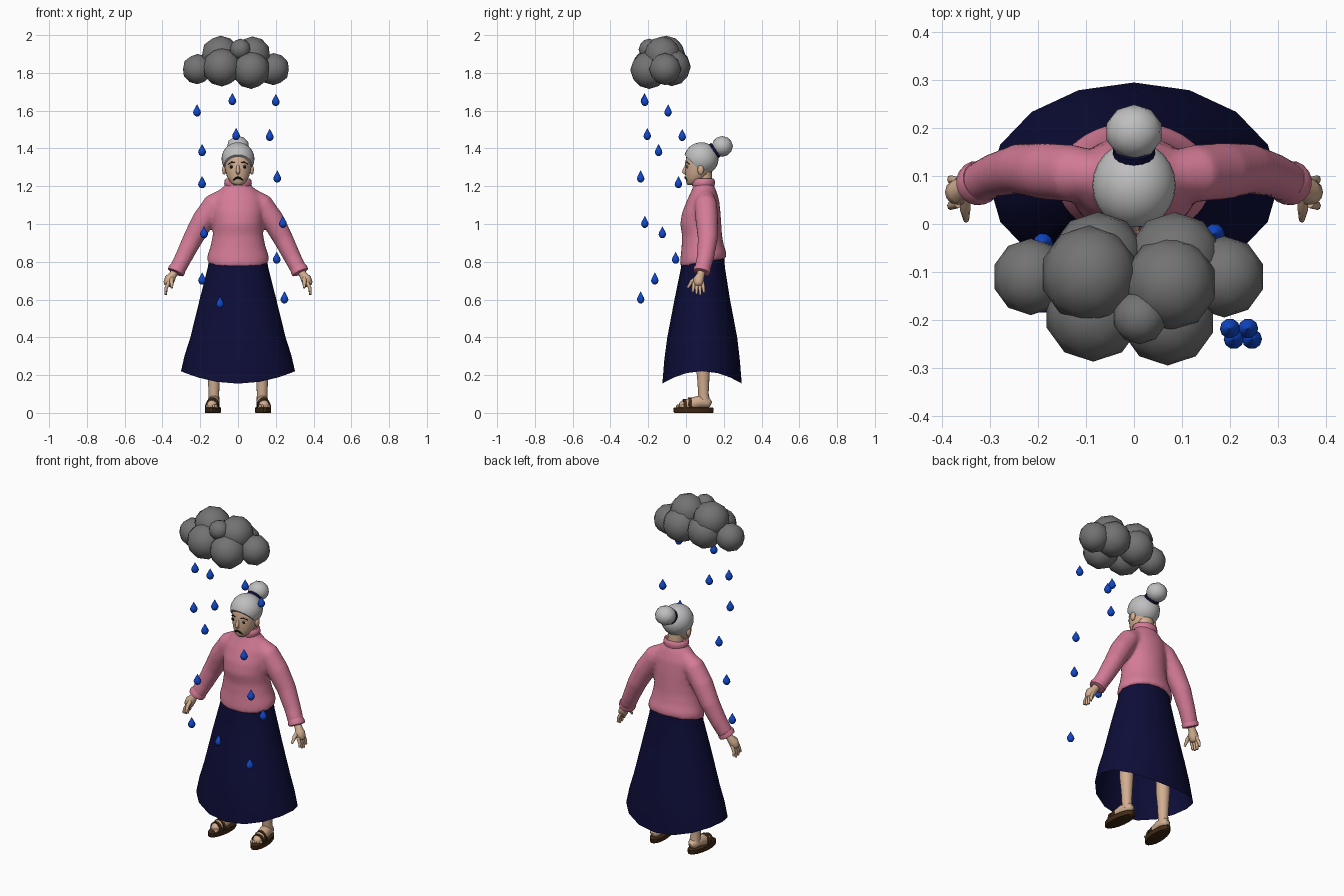
import bpy, bmesh, math
from mathutils import Vector, Matrix

if "Cube" in bpy.data.objects:
    bpy.data.objects.remove(bpy.data.objects["Cube"])


def mat(name, r, g, b):
    m = bpy.data.materials.new(name)
    m.diffuse_color = (r, g, b, 1)
    m.use_nodes = True
    m.node_tree.nodes["Principled BSDF"].inputs["Base Color"].default_value = m.diffuse_color
    return m


PINK = mat("pink_wool", .66, .2, .31)
NAVY = mat("navy_cloth", .004, .004, .04)
SKIN = mat("skin", .64, .42, .28)
HAIR = mat("grey_hair", .52, .52, .52)
CLOUD = mat("storm_grey", .17, .17, .17)
BLUE = mat("rain_blue", .005, .065, .6)
BROWN = mat("brown_leather", .055, .024, .008)
BLACK = mat("black", .006, .005, .005)
WHITE = mat("eye_white", .75, .75, .72)


def loft(bm, rings, caps=True):
    """Join rings of points with quads."""
    vs = [[bm.verts.new(p) for p in r] for r in rings]
    n = len(vs[0])
    faces = []
    for a, b in zip(vs, vs[1:]):
        for i in range(n):
            j = (i + 1) % n
            faces.append(bm.faces.new((a[i], a[j], b[j], b[i])))
    if caps:
        faces += [bm.faces.new(vs[0][::-1]), bm.faces.new(vs[-1])]
    bmesh.ops.recalc_face_normals(bm, faces=faces)


def oval(z, cy, rx, ry, n=24, tilt=0.0, cx=0.0):
    """Horizontal ellipse; tilt lifts the back and drops the front."""
    a = [2 * math.pi * i / n for i in range(n)]
    return [Vector((cx + rx * math.cos(t), cy + ry * math.sin(t),
                    z + tilt * math.sin(t))) for t in a]


def tube(bm, pts, n=12):
    """Round tube through (x, y, z, radius) points."""
    c = [Vector(p[:3]) for p in pts]
    rings = []
    for k, p in enumerate(pts):
        d = (c[min(k + 1, len(c) - 1)] - c[max(k - 1, 0)]).normalized()
        ref = Vector((1, 0, 0)) if abs(d.x) < .8 else Vector((0, 1, 0))
        u = d.cross(ref).normalized()
        v = d.cross(u)
        rings.append([c[k] + p[3] * (u * math.cos(2 * math.pi * i / n)
                      + v * math.sin(2 * math.pi * i / n)) for i in range(n)])
    loft(bm, rings)


def ball(bm, c, r, seg=16, ico=0):
    r = (r, r, r) if not isinstance(r, tuple) else r
    m = Matrix.Translation(c) @ Matrix.Diagonal((*r, 1))
    if ico:
        bmesh.ops.create_icosphere(bm, subdivisions=ico, radius=1, matrix=m)
    else:
        bmesh.ops.create_uvsphere(bm, u_segments=seg, v_segments=seg * 2 // 3,
                                  radius=1, matrix=m)


def finish(name, bm, m, angle=60):
    me = bpy.data.meshes.new(name)
    bm.to_mesh(me)
    bm.free()
    ob = bpy.data.objects.new(name, me)
    bpy.context.collection.objects.link(ob)
    me.materials.append(m)
    bpy.ops.object.select_all(action='DESELECT')
    ob.select_set(True)
    bpy.context.view_layer.objects.active = ob
    bpy.ops.object.shade_smooth_by_angle(angle=math.radians(angle))
    return ob


# Skirt, open below, hem raised at the sides
bm = bmesh.new()
rings = [oval(z, cy, rx, ry, 16) for z, cy, rx, ry in (
    (.83, .09, .15, .112), (.77, .09, .16, .116), (.6, .086, .203, .147),
    (.4, .086, .252, .185), (.28, .085, .282, .2), (.155, .085, .302, .21))]
for row, lift in ((rings[-1], .065), (rings[-2], .03)):
    for p in row:
        p.z += lift * (p.x / .3) ** 2
loft(bm, rings, caps=False)
finish("skirt", bm, NAVY)

# Sweater: torso and sleeves fused into one smooth knit
bm = bmesh.new()
loft(bm, [oval(z, cy, rx, ry, 28, t) for z, cy, rx, ry, t in (
    (.795, .091, .164, .123, .024), (.83, .091, .163, .122, .02),
    (.88, .088, .146, .112, .01), (.94, .085, .134, .106, 0),
    (1.0, .078, .132, .109, 0), (1.06, .081, .135, .102, 0),
    (1.13, .091, .13, .084, 0), (1.18, .095, .098, .064, 0),
    (1.205, .093, .07, .054, 0), (1.235, .091, .06, .051, 0))])
for s in (-1, 1):
    tube(bm, [(s * x, y, z, r) for x, y, z, r in (
        (.06, .1, 1.155, .042), (.125, .105, 1.105, .06), (.185, .11, 1.02, .06),
        (.24, .115, .92, .053), (.29, .102, .82, .046), (.325, .085, .752, .043))], 18)
ob = finish("sweater", bm, PINK)
rm = ob.modifiers.new("fuse", 'REMESH')
rm.mode, rm.voxel_size, rm.use_smooth_shade = 'VOXEL', .011, True
sm = ob.modifiers.new("soften", 'SMOOTH')
sm.factor, sm.iterations = .5, 4

# Rolled collar
bm = bmesh.new()
loft(bm, [oval(z, .091, r, r * .86) for z, r in (
    (1.2, .068), (1.215, .073), (1.235, .07), (1.24, .062), (1.23, .05))])
finish("collar", bm, PINK)

# Head and neck
HEAD = ((1.207, .03, .02, .022), (1.22, .04, .04, .039), (1.25, .055, .058, .058),
        (1.28, .065, .067, .07), (1.32, .07, .072, .074), (1.36, .075, .072, .073),
        (1.40, .08, .058, .058), (1.42, .08, .03, .03))


def face_y(x, z):
    """Front surface of the head at (x, z)."""
    for a, b in zip(HEAD, HEAD[1:]):
        if a[0] <= z <= b[0]:
            t = (z - a[0]) / (b[0] - a[0])
            cy, rx, ry = (a[i] + t * (b[i] - a[i]) for i in (1, 2, 3))
            return cy - ry * math.sqrt(max(0, 1 - (x / rx) ** 2))


bm = bmesh.new()
loft(bm, [oval(*h) for h in HEAD])
tube(bm, [(0, .095, 1.2, .046), (0, .09, 1.3, .046)], 16)
tube(bm, [(0, .002, 1.315, .006), (0, -.006, 1.29, .01), (0, -.01, 1.276, .012),
          (0, .0, 1.264, .006)])
for s in (-1, 1):
    ball(bm, (s * .073, .078, 1.287), (.011, .017, .026), 12)
finish("head", bm, SKIN)

# Swept-back hair: ball cut along a slanted hairline
bm = bmesh.new()
ball(bm, (0, .081, 1.345), (.087, .091, .087), 24)
cut = bmesh.ops.bisect_plane(bm, geom=bm.verts[:] + bm.edges[:] + bm.faces[:],
                             plane_co=(0, -.01, 1.37), plane_no=(0, 1.0, .95),
                             clear_inner=True)
bmesh.ops.contextual_create(bm, geom=[e for e in cut['geom_cut']
                                      if isinstance(e, bmesh.types.BMEdge)])
finish("hair", bm, HAIR, 40)
bm = bmesh.new()
ball(bm, (0, .192, 1.411), (.06, .057, .055), ico=2)
finish("hair_bun", bm, HAIR)
bm = bmesh.new()
tube(bm, [(0, .13, 1.375, .044), (0, .158, 1.393, .044)], 16)
finish("hair_band", bm, NAVY, 40)

# Face details
for s, side in ((-1, "left"), (1, "right")):
    x, z = s * .036, 1.303
    for part, r, off, m in (("eye", (.013, .004, .009), 0, WHITE),
                            ("pupil", (.008, .003, .008), -.003, BLACK)):
        bm = bmesh.new()
        ball(bm, (x, face_y(x, z) + off, z), r, 12)
        finish(f"{part}_{side}", bm, m)
    bm = bmesh.new()
    tube(bm, [(s * a, face_y(a, b) - .001, b, .003) for a, b in
              ((.018, 1.325), (.034, 1.328), (.052, 1.316))], 6)
    finish(f"brow_{side}", bm, BLACK)
bm = bmesh.new()
tube(bm, [(a, face_y(a, b) - .001, b, r) for a, b, r in (
    (-.025, 1.231, .003), (-.013, 1.242, .005), (0, 1.246, .006),
    (.013, 1.242, .005), (.025, 1.231, .003))], 8)
finish("frown", bm, BLACK)

for s, side in ((-1, "left"), (1, "right")):
    # Cuff and hand
    bm = bmesh.new()
    tube(bm, [(s * .318, .09, .768, .043), (s * .324, .086, .757, .047),
              (s * .33, .083, .744, .045), (s * .332, .082, .74, .03)], 18)
    finish(f"cuff_{side}", bm, PINK)
    bm = bmesh.new()
    tube(bm, [(s * .328, .083, .76, .021), (s * .345, .078, .73, .021),
              (s * .36, .068, .71, .028), (s * .37, .066, .685, .026),
              (s * .375, .066, .672, .016)])
    for k in range(4):
        y = .043 + .015 * k
        tip = (.64, .628, .624, .636)[k]
        tube(bm, [(s * .366, y, .692, .010), (s * .381, y + (k - 1.5) * .003, .66, .009),
                  (s * .383, y + (k - 1.5) * .005, tip, .006)], 8)
    tube(bm, [(s * .352, .062, .718, .012), (s * .352, .03, .695, .011),
              (s * .35, .008, .662, .006)], 8)
    finish(f"hand_{side}", bm, SKIN)

    # Leg, foot and sandal, toes turned slightly out
    turn = (Matrix.Translation((s * .128, .09, 0)) @ Matrix.Rotation(s * .1, 4, 'Z')
            @ Matrix.Translation((0, -.09, 0)))
    bm = bmesh.new()
    tube(bm, [(0, .1, .05, .03), (0, .092, .1, .028), (0, .092, .16, .031),
              (0, .09, .25, .038), (0, .09, .4, .04)], 14)
    tube(bm, [(0, .132, .045, .015), (0, .118, .052, .028), (0, .07, .058, .033),
              (0, .02, .046, .032), (0, -.02, .038, .026), (0, -.035, .036, .015)], 14)
    for k in range(5):
        ball(bm, (s * (-.024 + .012 * k), -.036 + .005 * k, .035),
             (.008, .015, .01), 8)
    bm.transform(turn)
    finish(f"leg_{side}", bm, SKIN)
    bm = bmesh.new()
    loft(bm, [oval(z, .04, r, r * 2.55, 18) for z, r in (
        (0, .04), (.004, .042), (.026, .042), (.029, .039))])
    bm.transform(turn)
    finish(f"sandal_sole_{side}", bm, BROWN, 40)
    bm = bmesh.new()
    for y, h, w in ((-.008, .046, .036), (.02, .054, .037)):
        arc = [math.pi * i / 8 for i in range(9)]
        rows = [[Vector((r * w * math.cos(t), y + dy, .026 + r * h * math.sin(t)))
                 for t in arc] for r, dy in ((.9, -.009), (1.04, -.009), (1.04, .009),
                                             (.9, .009))]
        loft(bm, list(zip(*rows)))
    bm.transform(turn)
    finish(f"sandal_straps_{side}", bm, BROWN, 40)

# Storm cloud of overlapping balls
bm = bmesh.new()
for x, y, z, r in ((-.093, -.105, 1.895, .102), (.075, -.125, 1.895, .098),
                   (-.215, -.11, 1.82, .08), (.188, -.11, 1.82, .085),
                   (-.085, -.185, 1.83, .102), (.07, -.195, 1.815, .1),
                   (.012, -.195, 1.925, .056), (-.075, -.075, 1.835, .1),
                   (.085, -.075, 1.83, .1)):
    ball(bm, (x, y, z), r, ico=2)
finish("cloud", bm, CLOUD)

# Raindrops: round below, pointed above
drops = ((-.217, -.095, 1.6), (-.03, -.22, 1.66), (.2, -.218, 1.655),
         (-.19, -.145, 1.39), (-.01, -.205, 1.475), (.168, -.02, 1.47),
         (-.19, -.04, 1.22), (.208, -.24, 1.25), (.238, -.218, 1.01),
         (-.18, -.125, .955), (.205, -.055, .82), (-.19, -.165, .71),
         (-.095, -.046, .585), (.246, -.24, .61))
bm = bmesh.new()
for x, y, z in drops:
    loft(bm, [oval(z + h, y, r, r, 10, cx=x) for h, r in (
        (-.03, .006), (-.024, .015), (-.011, .021), (.001, .018),
        (.015, .01), (.032, .001))])
finish("raindrops", bm, BLUE)
